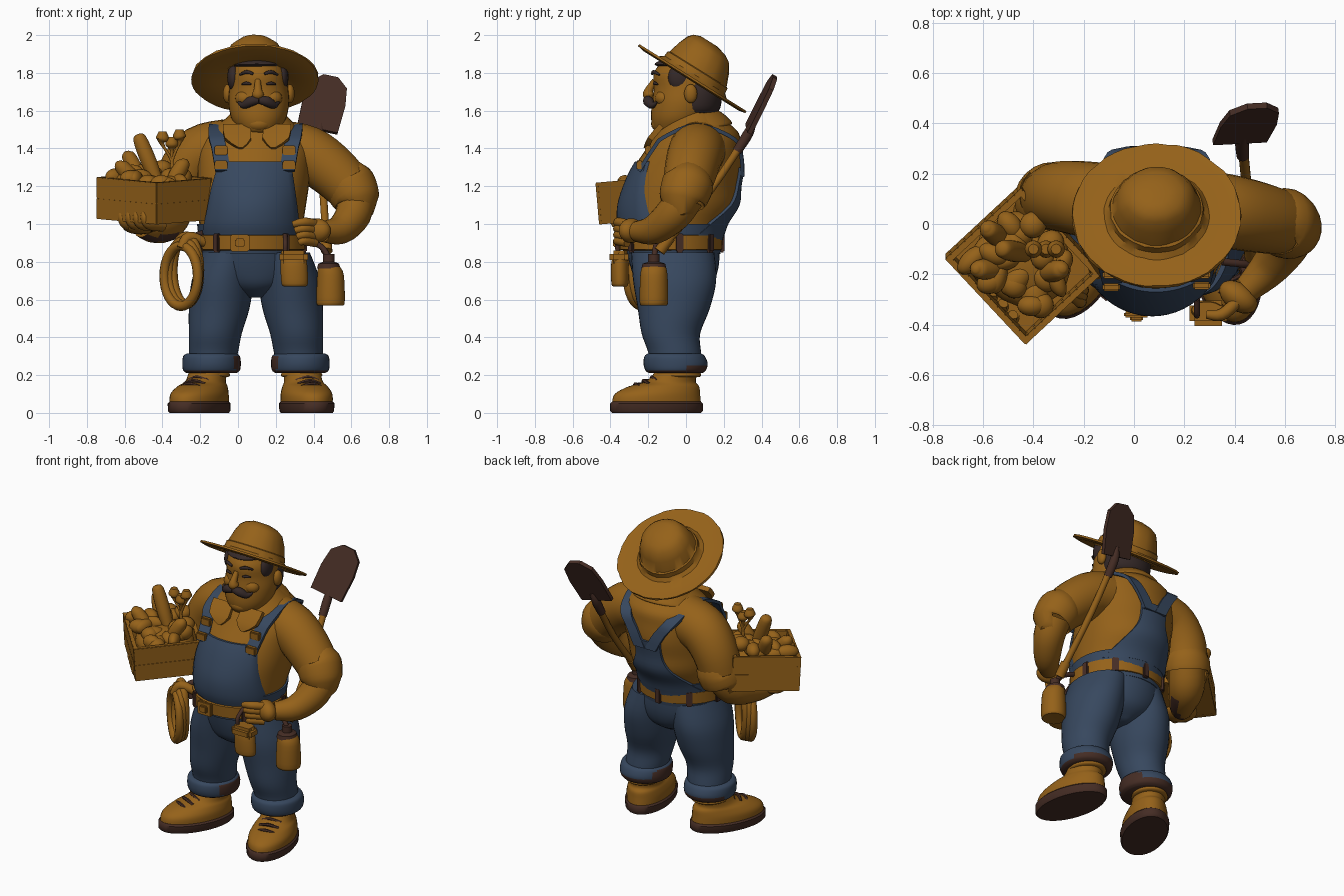
import bpy, bmesh, math, random
from mathutils import Vector, Matrix
random.seed(4)
if bpy.data.objects.get("Cube"):
    bpy.data.objects.remove(bpy.data.objects["Cube"])

def material(name, rgb):
    m = bpy.data.materials.new(name)
    m.use_nodes = True
    m.diffuse_color = m.node_tree.nodes["Principled BSDF"].inputs["Base Color"].default_value = (*rgb, 1)
    return m

TAN, DENIM = material("warm tan", (.3, .121, .01)), material("denim blue", (.038, .064, .113))
DARK, HAIR = material("dark brown", (.06, .026, .018)), material("hair", (.035, .022, .021))

def place(x, y, z, turn=0, tilt=0):
    return Matrix.Translation((x, y, z)) @ Matrix.Rotation(math.radians(tilt), 4, "X") @ Matrix.Rotation(math.radians(turn), 4, "Z")

def finish(name, bm, mat, M=None, angle=45):
    bmesh.ops.recalc_face_normals(bm, faces=bm.faces)
    bm.transform(M or Matrix())
    mesh = bpy.data.meshes.new(name)
    bm.to_mesh(mesh)
    bm.free()
    mesh.materials.append(mat)
    ob = bpy.data.objects.new(name, mesh)
    bpy.context.collection.objects.link(ob)
    bpy.ops.object.select_all(action="DESELECT")
    ob.select_set(True)
    bpy.context.view_layer.objects.active = ob
    bpy.ops.object.shade_smooth_by_angle(angle=math.radians(angle))
    return ob

# Closed surface through rings of points
def skin(name, rings, mat, M=None, loop=False, angle=45):
    bm = bmesh.new()
    vs = [[bm.verts.new(p) for p in r] for r in rings]
    for a, b in list(zip(vs, vs[1:])) + ([(vs[-1], vs[0])] if loop else []):
        for i in range(len(a)):
            bm.faces.new((a[i - 1], a[i], b[i], b[i - 1]))
    for cap in [] if loop else [vs[0], vs[-1]]:
        bm.faces.new(cap)
    return finish(name, bm, mat, M, angle)

# Catmull-Rom smoothing of number rows
def densify(rows, k=4):
    out = []
    for i in range(len(rows) - 1):
        quad = [rows[max(0, min(len(rows) - 1, i + d))] for d in (-1, 0, 1, 2)]
        for t in (s / k for s in range(k)):
            out.append(tuple(0.5 * (2 * b + (c - a) * t + (2 * a - 5 * b + 4 * c - d) * t ** 2
                                    + (3 * b - a - 3 * c + d) * t ** 3) for a, b, c, d in zip(*quad)))
    return out + [tuple(rows[-1])]

# Rows are (z, centre x, centre y, radius x, radius y)
def loft(name, rows, mat, M=None, k=4, n=36, fray=0.0, angle=45):
    rings = []
    for z, cx, cy, rx, ry in densify(rows, k):
        spokes = [(math.tau * i / n, 1 + random.uniform(-fray, fray)) for i in range(n)]
        rings.append([(cx + rx * f * math.cos(a), cy + ry * f * math.sin(a), z) for a, f in spokes])
    return skin(name, rings, mat, M, angle=angle)

# Rows are (x, y, z, radius)
def tube(name, rows, mat, M=None, n=16, loop=False):
    rows = rows if loop else densify(rows)
    P, rings, old = [Vector(p[:3]) for p in rows], [], None
    for i, p in enumerate(P):
        t = (P[(i + 1) % len(P)] - P[i - 1] if loop else P[min(i + 1, len(P) - 1)] - P[max(i - 1, 0)]).normalized()
        q = old.rotation_difference(t) @ q if old else t.to_track_quat("Z", "Y")
        old, spokes = t, [math.tau * j / n for j in range(n)]
        rings.append([p + q @ Vector((math.cos(a), math.sin(a), 0)) * rows[i][3] for a in spokes])
    return skin(name, rings, mat, M, loop)

# Rows are centre xyz followed by the half-width vector
def ribbon(name, rows, mat, thick=0.02, k=4):
    rows, rings = densify(rows, k), []
    for i, r in enumerate(rows):
        c, h = Vector(r[:3]), Vector(r[3:])
        t = Vector(rows[min(i + 1, len(rows) - 1)][:3]) - Vector(rows[max(i - 1, 0)][:3])
        nrm = t.cross(h).normalized() * thick / 2
        rings.append([c + h + nrm, c - h + nrm, c - h - nrm, c + h - nrm])
    return skin(name, rings, mat, angle=35)

def ball(name, loc, size, mat, turn=0):
    bm = bmesh.new()
    bmesh.ops.create_uvsphere(bm, u_segments=20, v_segments=12, radius=1)
    finish(name, bm, mat, place(*loc, turn) @ Matrix.Diagonal((*size, 1)), 80)

def box(name, loc, size, mat, M=None, bevel=0.006):
    bm = bmesh.new()
    bmesh.ops.create_cube(bm, size=1, matrix=Matrix.Translation(loc) @ Matrix.Diagonal((*size, 1)))
    bmesh.ops.bevel(bm, geom=bm.edges[:], offset=bevel, segments=2, affect="EDGES")
    finish(name, bm, mat, M)

def darken(ob, rule):
    ob.data.materials.append(DARK)
    for p in ob.data.polygons:
        p.material_index = int(rule(p.normal, p.center))

# Torso in a shirt
TORSO = [(.84, .07, -.07, .25, .24), (.92, .07, -.07, .265, .255), (1, .07, -.07, .275, .28), (1.1, .075, -.04, .285, .31),
         (1.2, .08, -.02, .295, .3), (1.3, .085, .01, .3, .285), (1.4, .09, .04, .3, .25), (1.48, .09, .06, .26, .22),
         (1.54, .1, .05, .19, .17), (1.6, .11, .04, .12, .12)]
loft("shirt_torso", TORSO, TAN)
DENSE = densify(TORSO)

# Point on the torso at x and z, front side -1 or back side 1
def surf(x, z, side, off):
    a, b = next(p for p in zip(DENSE, DENSE[1:]) if p[1][0] >= z)
    _, cx, cy, rx, ry = Vector(a).lerp(Vector(b), (z - a[0]) / (b[0] - a[0]))
    u = max(-1, min(1, (x - cx) / (rx + off)))
    return Vector((cx + u * (rx + off), cy + side * (ry + off) * math.sqrt(1 - u * u), z))

# Cloth panel on the torso; rows are (z, left x, right x)
def panel(name, rows, side, off=0.014):
    rings = []
    for z, x0, x1 in densify(rows, 5):
        xs = [x0 + (x1 - x0) * i / 16 for i in range(17)]
        rings.append([surf(x, z, side, off) for x in xs] + [surf(x, z, side, -.02) for x in reversed(xs)])
    skin(name, rings, DENIM, angle=50)

# Overalls: waist, bib, back panel, straps
loft("overalls_waist", [(z, cx, cy, rx + .012, ry + .012) for z, cx, cy, rx, ry in TORSO[:3]], DENIM)
panel("bib", [(.95, -.19, .33), (1.05, -.17, .32), (1.2, -.14, .3), (1.33, -.1, .28)], -1)
panel("back_panel", [(.95, -.17, .31), (1.05, -.1, .25), (1.18, -.02, .18), (1.3, -.01, .18)], 1)
for label, s in (("right", -1), ("left", 1)):
    path = [(*surf(.09 + s * x, z, -1, .016), .04, 0, 0) for x, z in ((.17, 1.28), (.19, 1.4), (.205, 1.46))]
    path += [(.095 + s * .205, .06, 1.525, .04, 0, 0)]
    path += [(*surf(.09 + s * x, z, 1, .014), .04, 0, 0) for x, z in ((.17, 1.45), (.1, 1.36), (.04, 1.25))]
    ribbon(label + "_strap", path, DENIM)
    for z in (1.31, 1.39):
        box(label + "_strap_clip", surf(.09 + s * .18, z, -1, .03), (.07, .03, .05), TAN)
    # Collar flap
    ribbon(label + "_collar_flap", [(.1 + s * .11, -.13, 1.52, .07, 0, 0), (.1 + s * .1, -.19, 1.45, .07, 0, 0),
                                    (.1 + s * .085, -.21, 1.4, .01, 0, 0)], TAN, .03, 2)

# Trousers with turned-up cuffs, and boots
loft("trouser_seat", [(.61, .09, -.06, .04, .1), (.67, .09, -.06, .19, .19), (.76, .08, -.06, .26, .23), (.88, .07, -.07, .26, .25)], DENIM)
LEG = [(.23, -.14, -.05, .12, .14), (.32, -.13, -.06, .13, .14), (.42, -.12, -.08, .14, .155), (.55, -.1, -.065, .16, .19),
       (.7, -.08, -.06, .165, .22), (.85, -.04, -.07, .15, .22)]
CUFF = [(.21, -.14, -.055, .13, .14), (.225, -.14, -.055, .15, .16), (.26, -.14, -.055, .155, .17), (.3, -.14, -.06, .15, .16),
        (.315, -.14, -.06, .13, .14)]
SOLE = [(0, 0, -.15, .13, .24), (.01, 0, -.15, .137, .25), (.05, 0, -.15, .14, .25), (.06, 0, -.15, .13, .24)]
BOOT = [(.05, 0, -.15, .13, .24), (.1, 0, -.145, .13, .23), (.14, 0, -.11, .115, .19), (.17, 0, -.07, .1, .13), (.24, 0, -.03, .1, .11)]
for label, s, x, turn in (("right", 1, -.14, -26), ("left", -1, .33, 13)):
    mirrored = lambda rows: [(r[0], r[1] if s > 0 else .19 - r[1], *r[2:]) for r in rows]
    loft(label + "_trouser_leg", mirrored(LEG), DENIM)
    cuff = loft(label + "_trouser_cuff", mirrored(CUFF), DENIM)
    darken(cuff, lambda n, c: n.x * s > .8 or n.z < -.6 or (n.y > .3 and c.z < .25))
    M = place(x, -.01, 0, turn)
    loft(label + "_boot_sole", SOLE, DARK, M, 1)
    loft(label + "_boot", BOOT, TAN, M)
    loft(label + "_boot_collar", [(.19, 0, -.03, .1, .11), (.2, 0, -.03, .11, .12), (.22, 0, -.03, .1, .11)], TAN, M)
    for i in range(3):
        y, z = -.25 + .045 * i, .145 + .018 * i
        tube(label + "_lace", [(-.06, y, z - .01, .01), (0, y - .015, z + .008, .01), (.06, y, z - .01, .01)], DARK, M, 6)

# Belt with buckle and loops
loft("belt", [(.86, .07, -.08, .26, .25), (.865, .07, -.08, .288, .272), (.94, .07, -.08, .29, .277), (.945, .07, -.08, .26, .25)], TAN, k=1)
for size, y in ((.1, -.36), (.05, -.375)):
    box("belt_buckle", (.01, y, .9), (size, .025, size * .9), TAN)
for a in (-130, -50, 10, 50, 90, 130, 170):
    c, s = math.cos(math.radians(a)), math.sin(math.radians(a))
    box("belt_loop", (0, 0, 0), (.025, .04, .1), DARK, place(.07 + .285 * c, -.08 + .272 * s, .9, a))

# Head
loft("head", [(1.42, .11, .03, .1, .1), (1.475, .11, -.04, .1, .1), (1.5, .11, -.05, .11, .12), (1.56, .11, -.035, .145, .15),
              (1.64, .11, -.015, .16, .165), (1.72, .11, 0, .155, .17), (1.8, .11, 0, .145, .17), (1.87, .1, .01, .12, .13)], TAN)
loft("hair_back", [(1.57, .11, .05, .1, .09), (1.61, .11, .055, .148, .125), (1.7, .11, .06, .158, .13), (1.78, .1, .05, .14, .12)], HAIR)
loft("hair_fringe", [(1.835, .1, 0, .13, .15), (1.85, .1, 0, .138, .165), (1.88, .1, .01, .11, .12)], HAIR)
tube("nose", [(.105, -.165, 1.76, .015), (.105, -.195, 1.71, .022), (.105, -.197, 1.685, .032), (.105, -.185, 1.66, .018)], TAN)
ball("chin", (.11, -.13, 1.53), (.07, .055, .045), TAN)
for label, s in (("right", -1), ("left", 1)):
    ball(label + "_ear", (.11 + s * .165, .025, 1.69), (.025, .035, .05), TAN)
    ball(label + "_cheek", (.11 + s * .07, -.115, 1.665), (.055, .05, .045), TAN)
    ball(label + "_sideburn", (.105 + s * .13, -.035, 1.775), (.032, .06, .07), HAIR)
    for name, rows in (("moustache", [(0, -.205, 1.655, .018), (.04, -.2, 1.65, .028), (.08, -.18, 1.63, .02), (.108, -.155, 1.645, .005)]),
                       ("eyebrow", [(.03, -.178, 1.795, .007), (.065, -.17, 1.805, .01), (.1, -.14, 1.79, .005)]),
                       ("eye", [(.04, -.17, 1.74, .004), (.065, -.166, 1.745, .009), (.09, -.15, 1.74, .004)])):
        tube(f"{label}_{name}", [(.11 + s * x, *r) for x, *r in rows], HAIR, n=10)
loft("shirt_collar", [(-.05, 0, 0, .2, .2), (-.04, 0, 0, .22, .21), (0, 0, 0, .19, .19), (.045, 0, 0, .15, .15), (.05, 0, 0, .13, .13)],
     TAN, place(.1, .03, 1.525, 0, 14))

# Straw hat, tilted back
BRIM = [(.02, .15), (-.005, .19), (-.008, .3), (0, .335), (.012, .335), (.008, .3), (.012, .21), (.03, .19), (.06, .185), (.065, .176)]
CROWN = [(.13, 0, -.005, .158, .155), (.18, 0, -.01, .135, .13), (.205, 0, -.02, .1, .1), (.22, 0, -.03, .05, .05)]
loft("straw_hat", [(z, 0, 0, r, r) for z, r in BRIM] + CROWN, TAN, place(.09, .03, 1.765, 0, -32), 1, 48, .012, 35)

# Right arm under the crate, left arm with hand on hip
tube("right_sleeve", [(-.06, .08, 1.4, .155), (-.2, .1, 1.37, .15), (-.29, .11, 1.26, .14), (-.33, .1, 1.12, .13)], TAN, n=24)
tube("right_sleeve_cuff", [(-.32, .11, 1.16, .12), (-.32, .11, 1.15, .14), (-.34, .09, 1.08, .14), (-.34, .09, 1.07, .11)], TAN, n=24)
forearm = tube("right_forearm", [(-.33, .1, 1.12, .11), (-.38, .04, 1.02, .11), (-.45, -.08, .985, .085), (-.51, -.16, .99, .06)], TAN, n=20)
darken(forearm, lambda n, c: n.z < -.6 and n.y < -.2)
ball("right_palm", (-.52, -.18, .99), (.09, .1, .045), TAN, 35)
tube("left_sleeve", [(.22, .07, 1.4, .15), (.37, .05, 1.37, .148), (.5, .025, 1.28, .14), (.61, 0, 1.17, .125)], TAN, n=24)
tube("left_sleeve_cuff", [(.58, .01, 1.22, .11), (.59, .01, 1.21, .137), (.63, -.02, 1.13, .125), (.63, -.02, 1.12, .09)], TAN, n=24)
tube("left_forearm", [(.62, 0, 1.15, .1), (.61, -.07, 1.05, .095), (.54, -.17, .97, .078), (.45, -.26, .96, .055)], TAN, n=20)
ball("left_palm", (.415, -.29, .965), (.085, .055, .065), TAN, -35)
for i in range(4):
    x, y, z = -.6 + .04 * i, -.225 - .045 * i, 1.01 - .033 * i
    tube("right_finger", [(x + .08, y + .07, .99, .03), (x + .01, y, 1, .03), (x - .01, y - .02, 1.04, .026), (x, y, 1.08, .02)], TAN)
    tube("left_finger", [(.41, -.31, z - .01, .024), (.35, -.36, z, .024), (.29 + .012 * i, -.36, z - .012, .017)], TAN)

# Crate of vegetables
M = place(-.44, -.15, 1.025, 43, 5)
box("crate_floor", (0, 0, .01), (.38, .44, .02), TAN, M)
for s in (-1, 1):
    for z in (.055, .166):
        box("crate_side_plank", (s * .195, 0, z), (.025, .47, .111), TAN, M, .003)
        box("crate_end_plank", (0, s * .222, z), (.385, .025, .111), TAN, M, .003)
ball("vegetable_heap", (-.44, -.14, 1.15), (.18, .2, .1), TAN, 43)
for i in range(26):
    p = M @ Vector((random.uniform(-.14, .14), random.uniform(-.17, .17), random.uniform(.16, .2)))
    p.z += .15 * (p.y + .4)
    ball("vegetable", p, (random.uniform(.035, .06), random.uniform(.04, .075), .045), TAN, random.uniform(0, 180))
for x, y, dx, dy, top in ((-.42, -.12, -.1, .02, 1.45), (-.5, -.08, -.08, .06, 1.36), (-.52, -.18, -.1, 0, 1.31), (-.36, -.2, .07, .02, 1.32)):
    tube("carrot", [(x, y, 1.2, .03), (x + dx / 2, y + dy / 2, (1.2 + top) / 2, .042), (x + dx, y + dy, top, .036),
                    (x + dx * 1.1, y + dy * 1.1, top + .025, .012)], TAN)
for x, z in ((-.4, 1.45), (-.35, 1.42), (-.31, 1.46)):
    tube("sprout", [(-.35, -.1, 1.22, .008), (-.35, -.1, 1.33, .008), (x, -.1, z - .03, .01), (x, -.1, z, .035), (x, -.1, z + .04, .02)], TAN)

# Shovel on the back
tube("shovel_handle", [(.47, -.13, .87, .02), (.45, .13, 1.18, .02), (.43, .33, 1.48, .02)], TAN)
tube("shovel_grip", [(.47, -.14, .855, .03), (.465, -.085, .93, .03)], TAN)
tube("shovel_socket", [(.433, .27, 1.385, .025), (.43, .33, 1.48, .027), (.44, .36, 1.55, .014)], DARK)
ribbon("shovel_blade", [(.42 + .07 * t, .33 + .14 * t, 1.5 + .28 * t, *(Vector((.97, .05, -.2)) * w))
                        for t, w in ((0, .11), (.5, .115), (.83, .1), (1, .04))], DARK, .025, 1)

# Belt pouch, canteen and rope coil
loft("belt_pouch", [(.67, .3, -.35, .05, .03), (.685, .3, -.35, .07, .045), (.8, .295, -.35, .07, .045), (.86, .29, -.34, .06, .03)], TAN)
box("pouch_flap", (.295, -.355, .825), (.15, .1, .07), TAN, None, .02)
tube("pouch_strap", [(.25, -.3, .94, .012), (.25, -.36, .9, .012), (.25, -.36, .85, .012)], DARK)
loft("canteen", [(.57, .49, -.17, .06, .06), (.585, .49, -.17, .075, .075), (.73, .49, -.17, .07, .072), (.78, .48, -.17, .055, .06)], TAN)
loft("canteen_cap", [(.765, .48, -.17, .062, .066), (.79, .48, -.17, .055, .06), (.8, .48, -.17, .03, .03), (.84, .48, -.17, .03, .03)], DARK, k=1)
tube("canteen_strap", [(.48, -.17, .82, .015), (.44, -.16, .88, .015), (.35, -.15, .92, .015)], DARK)
for c in range(3):
    turns = [math.tau * i / 32 for i in range(32)]
    ring = [((.095 + .012 * c) * math.cos(a), -.02 * c, (.18 - .01 * c) * math.sin(a) - .015 * c, .026) for a in turns]
    tube("rope_coil", ring, TAN, place(-.275, -.2, .755, -42), 10, True)
tube("rope_tie", [(-.17, -.2, .9, .025), (-.26, -.23, .93, .03), (-.3, -.25, .87, .024)], TAN)
tube("rope_hook", [(-.18, -.16, .95, .018), (-.225, -.2, .93, .018), (-.2, -.2, .85, .018)], DARK)
